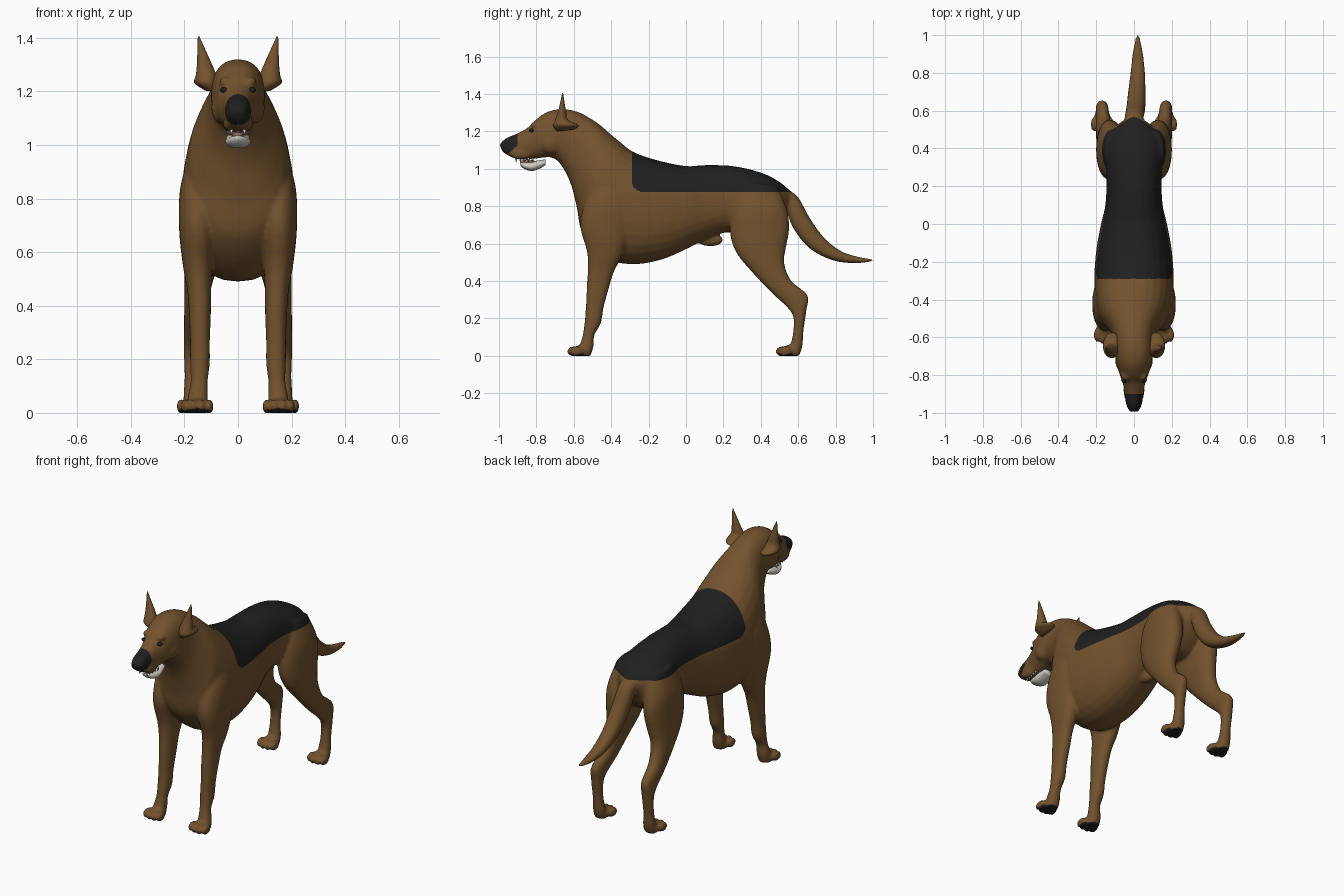
import bpy
import bmesh
import math
from mathutils import Vector, Matrix

if "Cube" in bpy.data.objects:
    bpy.data.objects.remove(bpy.data.objects["Cube"], do_unlink=True)


def material(name, rgb):
    mat = bpy.data.materials.new(name)
    mat.use_nodes = True
    mat.diffuse_color = (*rgb, 1)
    mat.node_tree.nodes["Principled BSDF"].inputs["Base Color"].default_value = (*rgb, 1)
    return mat


BROWN = material("brown coat", (.17, .085, .027))
BLACK = material("black coat", (.014, .014, .014))
WHITE = material("white teeth", (.62, .59, .54))
TONGUE = material("tan tongue", (.3, .17, .1))


def spline(a, b, c, d, t):
    """Catmull-Rom blend of four section tuples."""
    return [(2 * q + (r - p) * t + (2 * p - 5 * q + 4 * r - s) * t * t
             + (3 * q - p - 3 * r + s) * t ** 3) / 2 for p, q, r, s in zip(a, b, c, d)]


def loft(bm, sections, side=1, power=2.2, sides=28, steps=5):
    """Skin closed rings; a section is y, z of one edge, y, z of the other, half width, x."""
    last = len(sections) - 1
    dense = []
    for i in range(last):
        quad = [sections[min(max(i + k, 0), last)] for k in (-1, 0, 1, 2)]
        dense += [spline(*quad, s / steps) for s in range(steps)]
    dense.append(sections[-1])
    rings = []
    for ya, za, yb, zb, width, x in dense:
        a, b = Vector((0, ya, za)), Vector((0, yb, zb))
        middle, half = (a + b) / 2, (a - b) / 2
        ring = []
        for k in range(sides):
            angle = math.tau * k / sides
            c, s = math.cos(angle), math.sin(angle)
            u = math.copysign(abs(c) ** (2 / power), c)
            v = math.copysign(abs(s) ** (2 / power), s)
            p = middle + half * u
            ring.append(bm.verts.new((side * (x + width * v), p.y, p.z)))
        rings.append(ring)
    faces = [bm.faces.new(rings[0]), bm.faces.new(rings[-1])]
    for low, high in zip(rings, rings[1:]):
        for k in range(sides):
            n = (k + 1) % sides
            faces.append(bm.faces.new((low[k], low[n], high[n], high[k])))
    bmesh.ops.recalc_face_normals(bm, faces=faces)


def blob(bm, centre, radii):
    matrix = Matrix.Translation(centre) @ Matrix.Diagonal((*radii, 1))
    bmesh.ops.create_uvsphere(bm, u_segments=20, v_segments=12, radius=1, matrix=matrix)


def finish(bm, name, *mats):
    mesh = bpy.data.meshes.new(name)
    bm.to_mesh(mesh)
    bm.free()
    for mat in mats:
        mesh.materials.append(mat)
    mesh.shade_smooth()
    obj = bpy.data.objects.new(name, mesh)
    bpy.context.collection.objects.link(obj)
    return obj


# Trunk, neck, skull and muzzle: upper edge, lower edge, half width, x
TRUNK = [
    (.57, .87, .52, .75, .05, 0), (.5, .93, .48, .69, .13, 0),
    (.4, .98, .4, .64, .165, 0), (.25, 1.015, .22, .66, .147, 0),
    (.1, 1.02, .1, .62, .152, 0), (0, 1.015, 0, .57, .175, 0),
    (-.15, 1.045, -.13, .515, .2, 0), (-.28, 1.09, -.28, .49, .21, 0),
    (-.36, 1.15, -.42, .52, .205, 0), (-.42, 1.2, -.55, .65, .185, 0),
    (-.46, 1.235, -.585, .8, .155, 0), (-.52, 1.275, -.62, .93, .12, 0),
    (-.58, 1.305, -.675, 1.03, .102, 0), (-.66, 1.32, -.72, 1.06, .1, 0),
    (-.74, 1.305, -.76, 1.06, .09, 0), (-.8, 1.265, -.8, 1.055, .075, 0),
    (-.84, 1.225, -.84, 1.05, .06, 0), (-.9, 1.19, -.89, 1.05, .05, 0),
    (-.96, 1.165, -.94, 1.065, .043, 0), (-.998, 1.13, -.98, 1.09, .026, 0)]

# Legs: front edge, back edge, half width, x
FRONT_LEG = [
    (-.46, 1, -.3, 1, .05, .12), (-.53, .85, -.28, .84, .07, .145),
    (-.565, .7, -.3, .67, .07, .15), (-.53, .56, -.345, .53, .055, .15),
    (-.525, .47, -.385, .45, .045, .145), (-.53, .38, -.41, .37, .041, .142),
    (-.535, .27, -.44, .26, .037, .142), (-.54, .2, -.455, .175, .037, .142),
    (-.55, .12, -.49, .11, .032, .145), (-.565, .06, -.495, .05, .038, .15),
    (-.57, 0, -.51, 0, .036, .152)]
HIND_LEG = [
    (.3, .93, .49, .91, .055, .1), (.25, .79, .54, .78, .073, .122),
    (.235, .66, .552, .68, .073, .127), (.27, .55, .535, .58, .064, .136),
    (.36, .44, .525, .5, .05, .15), (.46, .335, .56, .405, .041, .16),
    (.545, .255, .65, .325, .034, .168), (.575, .2, .645, .25, .032, .17),
    (.572, .12, .628, .13, .03, .17), (.56, .06, .622, .05, .036, .168),
    (.56, 0, .605, 0, .034, .168)]

# Tail: upper edge, lower edge, half width, x
TAIL = [
    (.5, .9, .5, .82, .05, 0), (.59, .86, .53, .79, .05, 0),
    (.66, .74, .575, .68, .05, .01), (.74, .63, .66, .575, .046, .015),
    (.83, .56, .78, .512, .038, .02), (.92, .53, .9, .495, .027, .02),
    (1, .517, 1, .505, .01, .02)]

bm = bmesh.new()
loft(bm, TRUNK, power=2.3)
loft(bm, TAIL)
blob(bm, (0, .13, .62), (.03, .07, .035))
for side in (-1, 1):
    loft(bm, FRONT_LEG, side)
    loft(bm, HIND_LEG, side)
    # Brow, cheek and lip fullness
    blob(bm, (side * .045, -.8, 1.235), (.025, .032, .018))
    blob(bm, (side * .065, -.72, 1.14), (.035, .06, .06))
    blob(bm, (side * .033, -.88, 1.08), (.023, .06, .03))
    # Toes and heel of both paws
    for x, y in ((.152, -.6), (.168, .515)):
        blob(bm, (side * x, y + .045, .026), (.045, .05, .034))
        for offset in (-.044, -.015, .015, .044):
            reach = .012 if abs(offset) > .03 else 0
            blob(bm, (side * (x + offset), y + reach, .024), (.017, .038, .028))
body = finish(bm, "body", BROWN, BLACK)

# Fuse the masses into one soft skin
remesh = body.modifiers.new("fuse", "REMESH")
remesh.mode = "VOXEL"
remesh.voxel_size = .008
soften = body.modifiers.new("soften", "SMOOTH")
soften.factor = .5
soften.iterations = 8
bpy.context.view_layer.objects.active = body
body.select_set(True)
for name in ("fuse", "soften"):
    bpy.ops.object.modifier_apply(modifier=name)

# Coat markings: clean cuts along the straight borders, then colour by rule
SADDLE_FRONT, SADDLE_LOW, SADDLE_END, ROUND = -.29, .876, .585, .06


def in_saddle(c):
    dy = max(SADDLE_FRONT + ROUND - c.y, 0)
    dz = max(SADDLE_LOW + ROUND - c.z, 0)
    return math.hypot(dy, dz) < ROUND and c.y < SADDLE_END


def on_nose(c):
    return c.y < -.9 - max(0, 1.125 - c.z) * 1.2


bm = bmesh.new()
bm.from_mesh(body.data)
for point, normal in (((0, SADDLE_FRONT, 0), (0, 1, 0)), ((0, 0, SADDLE_LOW), (0, 0, 1)),
                      ((0, -.9, 0), (0, 1, 0))):
    bmesh.ops.bisect_plane(bm, geom=bm.verts[:] + bm.edges[:] + bm.faces[:], dist=.001,
                           plane_co=point, plane_no=normal)
for v in bm.verts:
    v.co.z = max(v.co.z, 0)
bm.normal_update()
for f in bm.faces:
    c = f.calc_center_median()
    pad = c.z < .02 and f.normal.z < -.5
    f.material_index = int(in_saddle(c) or on_nose(c) or pad)
    f.smooth = True
bm.to_mesh(body.data)
bm.free()

# Pointed ears with a folded base
EAR = [
    (-.69, 1.2, -.6, 1.21, .03, .095), (-.71, 1.23, -.575, 1.232, .046, .117),
    (-.7, 1.262, -.63, 1.262, .038, .119), (-.683, 1.31, -.642, 1.31, .026, .127),
    (-.662, 1.405, -.657, 1.405, .003, .147)]
for side, label in ((1, "left"), (-1, "right")):
    bm = bmesh.new()
    loft(bm, EAR, side, power=2, sides=20)
    finish(bm, label + "_ear", BROWN)
    bm = bmesh.new()
    blob(bm, (side * .051, -.826, 1.205), (.017, .014, .01))
    finish(bm, label + "_eye", BLACK)

# Lower jaw, tongue and upper teeth
JAW = [
    (-.75, 1.05, -.75, 1.02, .035, 0), (-.79, 1.045, -.785, 1.0, .044, 0),
    (-.83, 1.036, -.825, .988, .046, 0), (-.87, 1.035, -.865, 1.0, .034, 0),
    (-.888, 1.035, -.885, 1.018, .014, 0)]
bm = bmesh.new()
loft(bm, JAW)
finish(bm, "lower_jaw", WHITE)
bm = bmesh.new()
blob(bm, (0, -.845, 1.037), (.022, .042, .012))
finish(bm, "tongue", TONGUE)
bm = bmesh.new()
for side in (-1, 1):
    for i in range(5):
        place = Matrix.Translation((side * (.036 - .003 * i), -.82 - .022 * i, 1.047))
        bmesh.ops.create_cone(bm, cap_ends=True, segments=8, radius1=.001, radius2=.007,
                              depth=.024, matrix=place)
finish(bm, "upper_teeth", WHITE)
